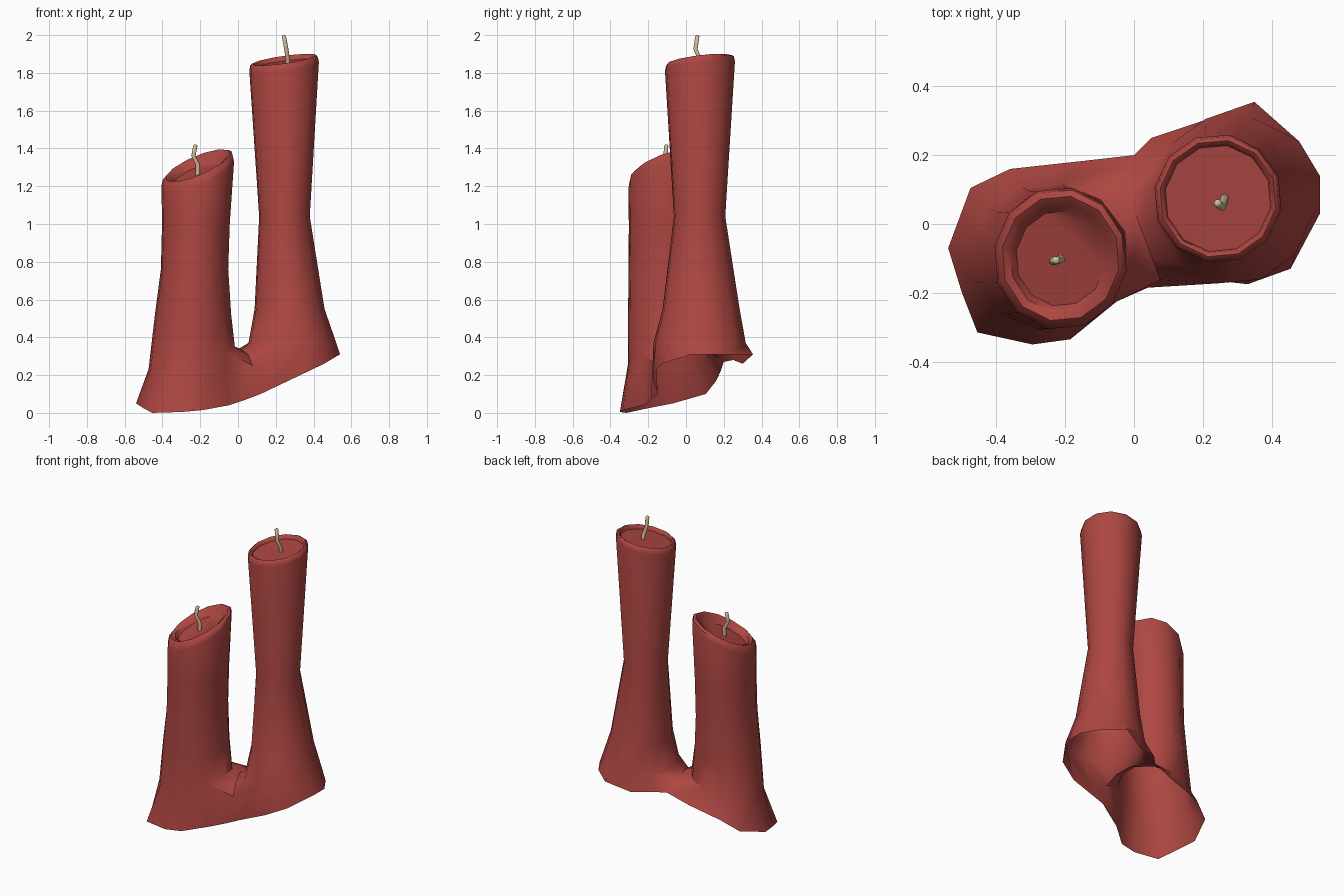
import bpy, bmesh, math
from mathutils import Vector

if "Cube" in bpy.data.objects:
    bpy.data.objects.remove(bpy.data.objects["Cube"])

N = 12
BASE_ANGLE = math.radians(20)      # direction from the short candle to the tall one


def material(name, rgb):
    m = bpy.data.materials.new(name)
    m.diffuse_color = (*rgb, 1)
    m.use_nodes = True
    m.node_tree.nodes["Principled BSDF"].inputs["Base Color"].default_value = m.diffuse_color
    return m


red_wax = material("red wax", (0.42, 0.062, 0.054))
tan_wick = material("tan wick", (0.62, 0.50, 0.32))


def finish(bm, name, mat, angle):
    me = bpy.data.meshes.new(name)
    bm.to_mesh(me)
    bm.free()
    me.materials.append(mat)
    ob = bpy.data.objects.new(name, me)
    bpy.context.collection.objects.link(ob)
    bpy.ops.object.select_all(action='DESELECT')
    ob.select_set(True)
    bpy.context.view_layer.objects.active = ob
    bpy.ops.object.shade_smooth_by_angle(angle=math.radians(angle))
    return ob


def ring(bm, cx, cy, z, rx, ry, gx=0, gy=0, n=N):
    """Horizontal or sloped ring of vertices."""
    out = []
    for k in range(n):
        a = BASE_ANGLE + k * math.tau / n
        dx, dy = rx * math.cos(a), ry * math.sin(a)
        out.append(bm.verts.new((cx + dx, cy + dy, z + gx * dx + gy * dy)))
    return out


def bridge(bm, low, high):
    n = len(low)
    for i in range(n):
        j = (i + 1) % n
        bm.faces.new((low[i], low[j], high[j], high[i]))


def loft(bm, rows):
    """Skin a list of rings, cap the last one, return the first ring."""
    rings = [ring(bm, *r) for r in rows]
    for lo, hi in zip(rings, rings[1:]):
        bridge(bm, lo, hi)
    bm.faces.new(rings[-1])
    return rings[0]


def rim(cx, cy, rx, ry, gx, gy, steps):
    """Rounded sloping lip and sunken top."""
    return [(cx, cy, z, rx * s, ry * s, gx, gy) for z, s in steps]


bm = bmesh.new()

# short candle
short = loft(bm, [
    (-0.245, -0.095, 0.29, 0.232, 0.215, 0.27, 0.09),
    (-0.238, -0.10, 0.52, 0.205, 0.210),
    (-0.230, -0.10, 0.76, 0.181, 0.207),
    (-0.223, -0.10, 1.00, 0.182, 0.206)]
    + rim(-0.213, -0.10, 0.195, 0.208, 0.39, 0.30,
          [(1.265, 1), (1.295, 0.97), (1.31, 0.88), (1.297, 0.76), (1.262, 0.67)]))

# tall candle
tall = loft(bm, [
    (0.288, 0.072, 0.37, 0.236, 0.248),
    (0.273, 0.080, 0.55, 0.188, 0.207),
    (0.246, 0.072, 1.04, 0.136, 0.138)]
    + rim(0.244, 0.074, 0.187, 0.188, 0.14, 0.12,
          [(1.835, 1), (1.862, 0.97), (1.87, 0.91), (1.862, 0.85), (1.845, 0.83)]))

# saddle of wax between the two candles
a_in = [short[k % N] for k in range(-2, 3)]
b_in = [tall[6 - k] for k in range(-2, 3)]
mid = []
for a, b, z in zip(a_in, b_in, (0.25, 0.31, 0.335, 0.33, 0.31)):
    p = (a.co + b.co) / 2
    c = Vector((0.025, 0.0, 0))
    q = c + (p - c) * 0.8
    mid.append(bm.verts.new((q.x, q.y, z)))
for i in range(4):
    bm.faces.new((a_in[i], mid[i], mid[i + 1], a_in[i + 1]))
    bm.faces.new((mid[i], b_in[i], b_in[i + 1], mid[i + 1]))

# flared, open skirt around both candles
outer = ([tall[k % N] for k in range(8, 17)] + [mid[4]]
         + [short[k] for k in range(2, 11)] + [mid[0]])
hem = [(0.12, -0.15, 0.10), (0.33, -0.175, 0.20), (0.455, -0.13, 0.26),
       (0.54, 0.03, 0.31), (0.54, 0.14, 0.31), (0.48, 0.24, 0.31),
       (0.35, 0.355, 0.31), (0.20, 0.30, 0.26), (0.05, 0.25, 0.28),
       (0.0, 0.20, 0.27),
       (-0.15, 0.183, 0.22), (-0.36, 0.16, 0.17), (-0.475, 0.105, 0.10),
       (-0.54, -0.07, 0.05), (-0.50, -0.20, 0.025), (-0.455, -0.315, 0.0),
       (-0.295, -0.35, 0.005), (-0.185, -0.335, 0.015), (-0.05, -0.225, 0.04),
       (0.04, -0.185, 0.07)]
bridge(bm, [bm.verts.new(p) for p in hem], outer)
finish(bm, "candle_body", red_wax, 48)


# wicks
def wick(name, path, r):
    wb = bmesh.new()
    rows = [(x, y, z, r, r, 0, 0, 8) for x, y, z in path]
    x, y, z = path[-1]
    rows[-1] = (x, y, z - 0.006, r, r, 0, 0, 8)
    rows.append((x, y, z, r * 0.55, r * 0.55, 0, 0, 8))
    loft(wb, rows)
    finish(wb, name, tan_wick, 60)


wick("short_wick", [(-0.213, -0.10, 1.24), (-0.213, -0.102, 1.315),
                    (-0.236, -0.108, 1.36), (-0.226, -0.105, 1.42)], 0.012)
wick("tall_wick", [(0.265, 0.078, 1.83), (0.263, 0.073, 1.875),
                   (0.256, 0.050, 1.925), (0.243, 0.060, 2.0)], 0.012)
